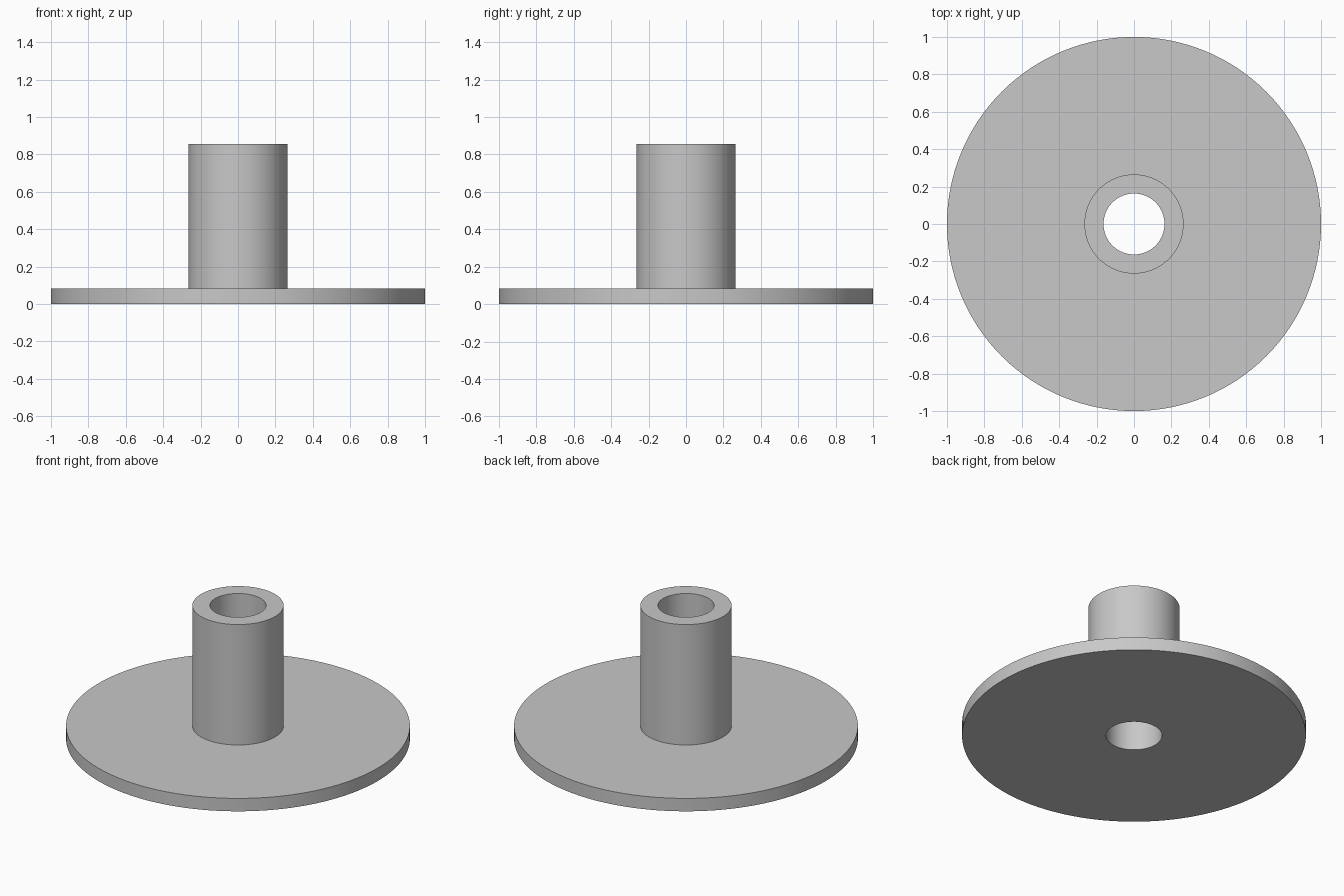
import bpy, bmesh, math

cube = bpy.data.objects.get("Cube")
if cube:
    bpy.data.objects.remove(cube, do_unlink=True)

FLANGE_R, HUB_R, BORE_R = 1.0, 0.265, 0.163
FLANGE_H, TOTAL_H = 0.083, 0.856
SEGMENTS = 128

# Single grey material
grey = bpy.data.materials.new("light grey")
grey.use_nodes = True
colour = (0.58, 0.58, 0.58, 1)
grey.diffuse_color = colour
grey.node_tree.nodes["Principled BSDF"].inputs["Base Color"].default_value = colour

# Closed cross-section of the flange, hub and through bore (radius, height)
profile = [(BORE_R, 0), (FLANGE_R, 0), (FLANGE_R, FLANGE_H),
           (HUB_R, FLANGE_H), (HUB_R, TOTAL_H), (BORE_R, TOTAL_H)]

# Revolve the section around the vertical axis
bm = bmesh.new()
verts = [bm.verts.new((r, 0, z)) for r, z in profile]
edges = [bm.edges.new((v, verts[(i + 1) % len(verts)])) for i, v in enumerate(verts)]
bmesh.ops.spin(bm, geom=verts + edges, cent=(0, 0, 0), axis=(0, 0, 1),
               angle=math.tau, steps=SEGMENTS, use_merge=False)
bmesh.ops.remove_doubles(bm, verts=bm.verts, dist=0.0001)
bmesh.ops.recalc_face_normals(bm, faces=bm.faces)

mesh = bpy.data.meshes.new("flanged_bushing")
bm.to_mesh(mesh)
bm.free()
mesh.materials.append(grey)
bushing = bpy.data.objects.new("flanged_bushing", mesh)
bpy.context.collection.objects.link(bushing)

# Smooth round walls with crisp rims
bpy.ops.object.select_all(action='DESELECT')
bushing.select_set(True)
bpy.context.view_layer.objects.active = bushing
bpy.ops.object.shade_smooth_by_angle(angle=math.radians(30))
